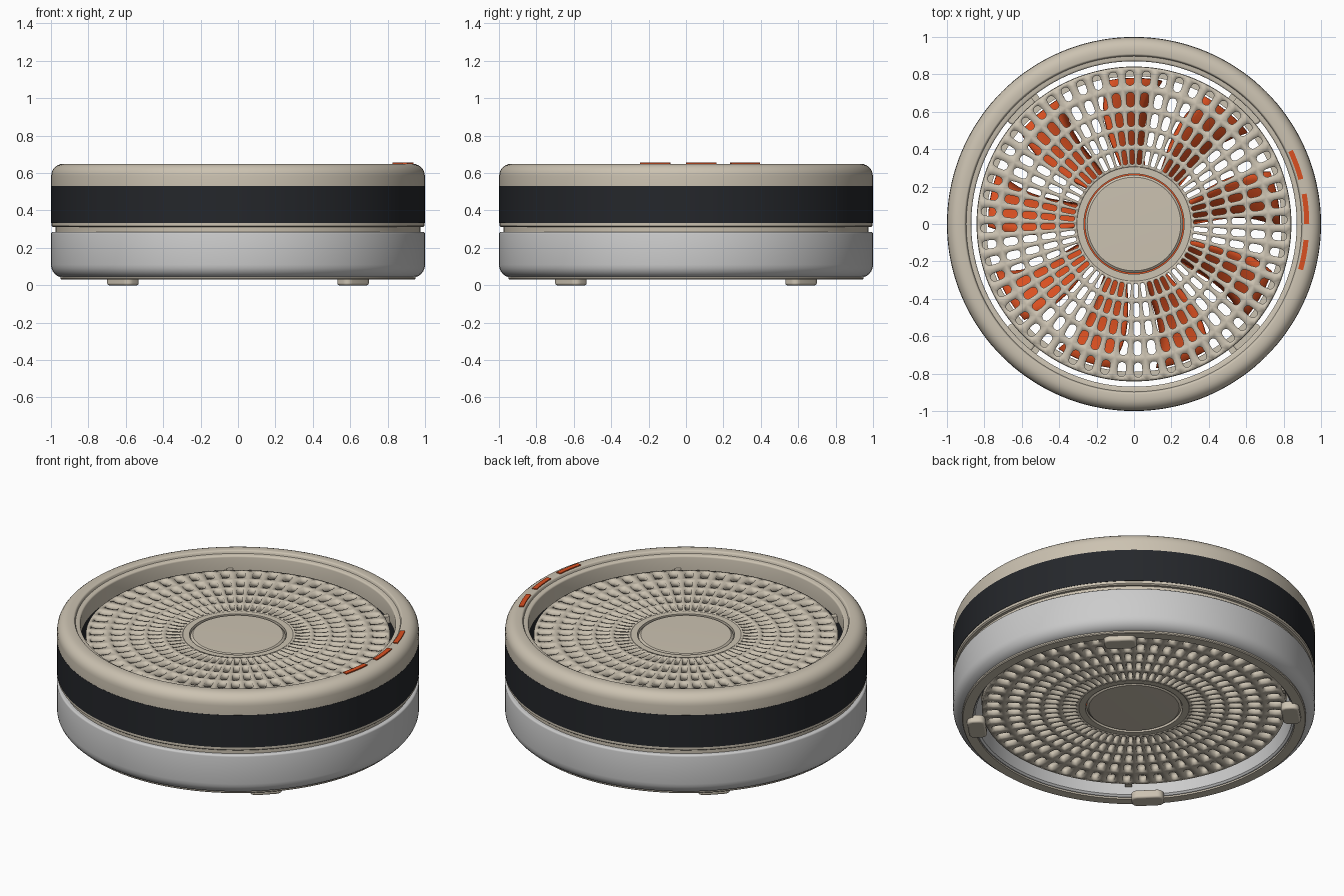
import bpy, bmesh
from math import pi, sin, cos, radians

if "Cube" in bpy.data.objects:
    bpy.data.objects.remove(bpy.data.objects["Cube"])


def mat(name, c):
    m = bpy.data.materials.new(name)
    m.diffuse_color = (*c, 1)
    m.use_nodes = True
    m.node_tree.nodes["Principled BSDF"].inputs["Base Color"].default_value = m.diffuse_color
    return m


BEIGE = mat("beige", (0.60, 0.54, 0.44))
DARK = mat("charcoal", (0.018, 0.020, 0.024))
ORANGE = mat("orange", (0.70, 0.08, 0.015))


def finish(name, bm, material=None, bevel=0, solid=0, recalc=True):
    if recalc:
        bmesh.ops.recalc_face_normals(bm, faces=bm.faces)
    me = bpy.data.meshes.new(name)
    bm.to_mesh(me)
    bm.free()
    ob = bpy.data.objects.new(name, me)
    bpy.context.collection.objects.link(ob)
    if material:
        me.materials.append(material)
    if solid:
        s = ob.modifiers.new("thickness", "SOLIDIFY")
        s.thickness, s.offset = solid, 0
    if bevel:
        b = ob.modifiers.new("bevel", "BEVEL")
        b.width, b.segments = bevel, 3
    bpy.context.view_layer.objects.active = ob
    ob.select_set(True)
    bpy.ops.object.shade_smooth_by_angle(angle=radians(35))
    ob.select_set(False)
    return ob


def lathe(name, profile, material=None, a0=0, a1=360, segs=144):
    """Revolve a closed (r, z) profile; points on the axis are merged."""
    bm = bmesh.new()
    full = a1 - a0 >= 360
    n = segs if full else segs + 1
    rings = []
    for i in range(n):
        a = radians(a0 + (a1 - a0) * i / segs)
        rings.append([bm.verts.new((r * cos(a), r * sin(a), z)) for r, z in profile])
    k = len(profile)
    for i in range(segs):
        p, q = rings[i], rings[(i + 1) % n]
        for j in range(k):
            if profile[j][0] == 0 and profile[(j + 1) % k][0] == 0:
                continue
            bm.faces.new((p[j], q[j], q[(j + 1) % k], p[(j + 1) % k]))
    if not full:
        bm.faces.new(rings[0])
        bm.faces.new(rings[-1])
    bmesh.ops.remove_doubles(bm, verts=bm.verts, dist=1e-5)
    return finish(name, bm, material)


def corner(cx, cz, rad, a0, a1, n=6):
    """Arc points for rounded profile corners."""
    return [(cx + rad * cos(radians(a0 + (a1 - a0) * i / n)),
             cz + rad * sin(radians(a0 + (a1 - a0) * i / n))) for i in range(n + 1)]


# Outer housing: lower shell, groove rings, dark band, upper rim
lathe("lower_shell", [(0.875, 0.285), (0.875, 0.05), (0.885, 0.04)]
      + corner(0.93, 0.11, 0.07, -90, 0) + corner(0.99, 0.275, 0.01, 0, 90, 3))
lathe("base_ring", [(0.89, 0.06), (0.89, 0.03), (0.945, 0.03), (0.95, 0.035), (0.95, 0.06)], BEIGE)
lathe("groove_ring", [(0.875, 0.28), (0.975, 0.28), (0.975, 0.315), (0.875, 0.315)], BEIGE)
lathe("trim_ring", [(0.875, 0.312), (0.99, 0.312), (0.998, 0.318), (0.998, 0.335), (0.875, 0.335)], BEIGE)
lathe("dark_band", [(0.875, 0.333), (1.0, 0.333), (1.0, 0.53), (0.875, 0.53)], DARK)
lathe("upper_rim", [(0.87, 0.527), (0.999, 0.527)] + corner(0.935, 0.585, 0.064, 0, 90)
      + corner(0.91, 0.639, 0.01, 90, 180, 3) + [(0.897, 0.632), (0.88, 0.63)]
      + corner(0.88, 0.62, 0.01, 90, 180, 3), BEIGE)

# Indicator lights on the rim
for i, a in enumerate((-10.3, 5, 20)):
    lathe(f"indicator_light_{i + 1}", [(0.91, 0.64), (0.937, 0.64), (0.937, 0.655), (0.91, 0.655)],
          ORANGE, a - 5, a + 5, 10)

# Slotted grilles: polar cells, each with a rounded radial slot
EDGES = [0.305, 0.41, 0.51, 0.61, 0.72, 0.84]
COUNT = 56


def grille(name, z):
    bm = bmesh.new()
    for r0, r1 in zip(EDGES, EDGES[1:]):
        rc, h = (r0 + r1) / 2, (r1 - r0) / 2
        half_w = min(0.045, 0.62 * rc * 2 * pi / COUNT) / 2
        half_l = 0.039
        for i in range(COUNT):
            t = 2 * pi * (i + 0.25) / COUNT
            outer, inner = [], []
            for j in range(16):
                c, s = cos(pi * j / 8), sin(pi * j / 8)
                m = max(abs(c), abs(s))
                r, a = rc + h * c / m, t + pi / COUNT * s / m
                outer.append(bm.verts.new((r * cos(a), r * sin(a), z)))
                side = 0 if abs(c) < 1e-6 else (1 if c > 0 else -1)
                u, v = rc + side * (half_l - half_w) + half_w * c, half_w * s
                inner.append(bm.verts.new((u * cos(t) - v * sin(t), u * sin(t) + v * cos(t), z)))
            for j in range(16):
                k = (j + 1) % 16
                bm.faces.new((outer[j], outer[k], inner[k], inner[j]))
    bmesh.ops.remove_doubles(bm, verts=bm.verts, dist=1e-4)
    finish(name, bm, BEIGE, solid=0.045)


for label, z, d in (("top", 0.535, 1), ("bottom", 0.12, -1)):
    grille(label + "_grille", z)
    lathe(label + "_grille_inner_ring", [(0.268, z - 0.022), (0.31, z - 0.022), (0.31, z + 0.022), (0.268, z + 0.022)], BEIGE)
    lathe(label + "_hub_cap", [(0, z - d * 0.03), (0.262, z - d * 0.03), (0.262, z + d * 0.012),
                               (0.25, z + d * 0.022), (0, z + d * 0.026)], BEIGE)
    # Support collar under the outer slots
    za, zb = sorted((z - d * 0.02, z - d * 0.06))
    lathe(label + "_collar", [(0.79, za), (0.842, za), (0.842, zb), (0.79, zb)], BEIGE)
    # Short tabs joining the grille to the housing
    for i, a in enumerate((52, 128, 232, 308)):
        lathe(f"{label}_tab_{i + 1}", [(0.82, z - 0.02), (0.88, z - 0.02), (0.88, z + 0.02), (0.82, z + 0.02)],
              BEIGE, a - 1.2, a + 1.2, 2)

# Motor and rotor
lathe("motor", [(0, 0.13), (0.25, 0.13), (0.25, 0.52), (0, 0.52)], BEIGE, segs=64)
lathe("rotor_hub", [(0.24, 0.22), (0.275, 0.22), (0.275, 0.46), (0.24, 0.46)], ORANGE, segs=64)
for b in range(9):
    bm = bmesh.new()
    grid = []
    for i in range(9):
        f = i / 8
        r = 0.26 + 0.52 * f
        row = []
        for j in range(7):
            g = j / 6 - 0.5
            a = radians(10 + 40 * b + 22 * g + 5 * sin(pi * f))
            row.append(bm.verts.new((r * cos(a), r * sin(a), 0.33 + g * (0.2 - 0.06 * f) - 0.08 * g * g)))
        grid.append(row)
    for p, q in zip(grid, grid[1:]):
        for j in range(6):
            bm.faces.new((p[j], q[j], q[j + 1], p[j + 1]))
    finish(f"fan_blade_{b + 1}", bm, ORANGE, solid=0.014)

# Feet
for i in range(4):
    a = radians(45 + 90 * i)
    bm = bmesh.new()
    bmesh.ops.create_cube(bm, size=1)
    bmesh.ops.scale(bm, vec=(0.10, 0.18, 0.05), verts=bm.verts)
    bmesh.ops.bevel(bm, geom=[e for e in bm.edges if abs(e.verts[0].co.z - e.verts[1].co.z) > 0.01],
                    offset=0.035, segments=5, affect='EDGES', profile=0.5)
    foot = finish(f"foot_{i + 1}", bm, BEIGE, bevel=0.01)
    foot.location = (0.87 * cos(a), 0.87 * sin(a), 0.025)
    foot.rotation_euler.z = a
